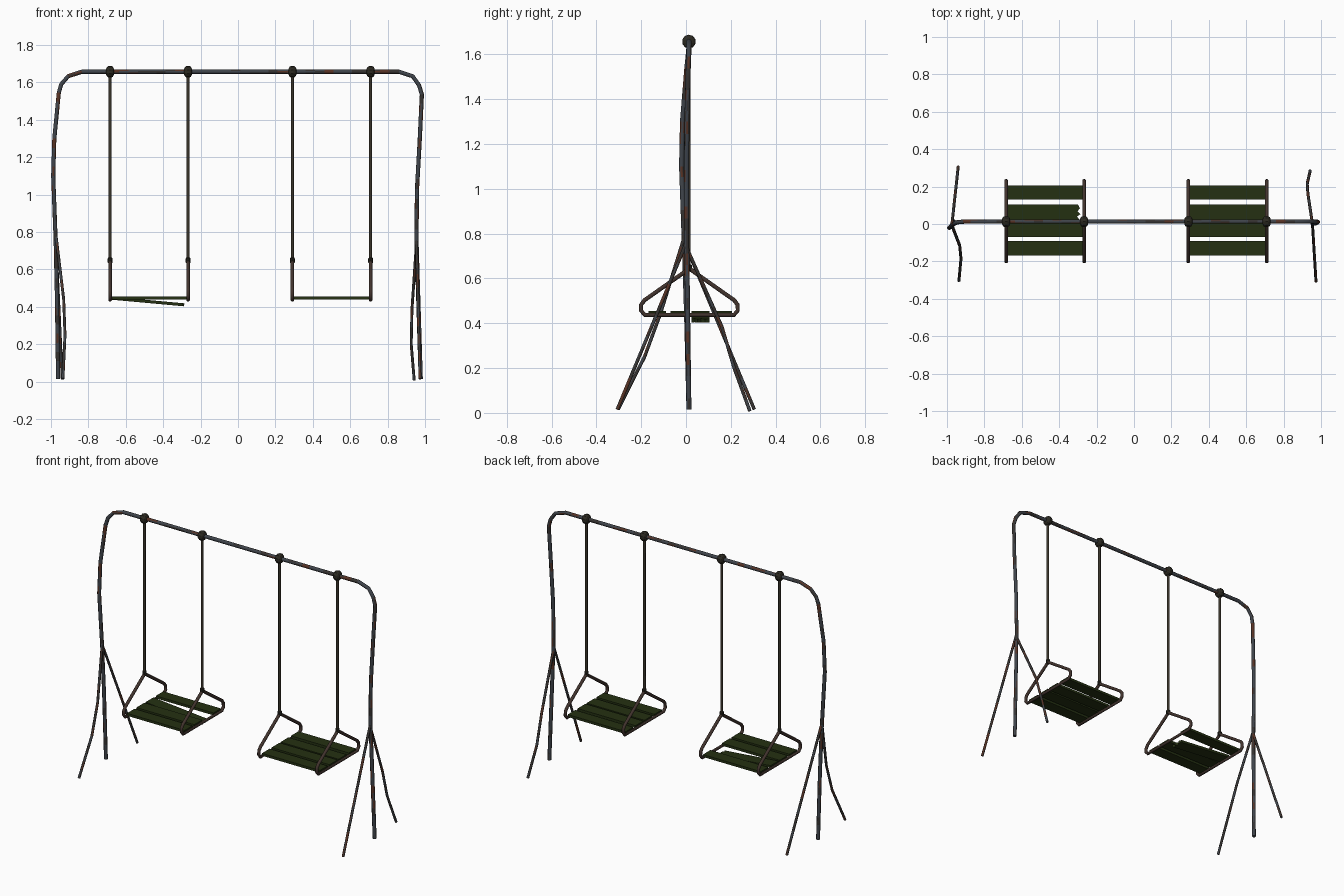
import bpy, bmesh, math, random
from mathutils import Vector, Matrix

if "Cube" in bpy.data.objects:
    bpy.data.objects.remove(bpy.data.objects["Cube"])
random.seed(4)


def mat(name, c):
    m = bpy.data.materials.new(name)
    m.diffuse_color = (*c, 1)
    m.use_nodes = True
    m.node_tree.nodes["Principled BSDF"].inputs["Base Color"].default_value = m.diffuse_color
    return m


STEEL = mat("blue grey steel", (0.050, 0.058, 0.070))
RUST = mat("rust", (0.095, 0.032, 0.018))
DARK = mat("dark weathered steel", (0.036, 0.032, 0.030))
ROD = mat("brown olive rod", (0.040, 0.033, 0.022))
FRAME = mat("brown seat frame", (0.055, 0.034, 0.027))
KNOB = mat("dark bracket", (0.024, 0.022, 0.015))
GREEN = mat("dark green slat", (0.018, 0.030, 0.006))


def finish(name, bm, mats):
    bmesh.ops.recalc_face_normals(bm, faces=bm.faces)
    me = bpy.data.meshes.new(name)
    bm.to_mesh(me)
    bm.free()
    for m in mats:
        me.materials.append(m)
    ob = bpy.data.objects.new(name, me)
    bpy.context.collection.objects.link(ob)
    return ob


def resample(pts, step):
    out = [pts[0]]
    for a, b in zip(pts, pts[1:]):
        n = max(1, round((b - a).length / step))
        out += [a.lerp(b, i / n) for i in range(1, n + 1)]
    return out


def tube(name, pts, r, mats, weights=None, step=9.0, sides=8, ref=(1, 0, 0)):
    """Sweep a round section along a path; faces pick a colour by weight."""
    pts = resample([Vector(p) for p in pts], step)
    bm = bmesh.new()
    n, rings, last = Vector(ref), [], len(pts) - 1
    for i, p in enumerate(pts):
        a = (pts[min(i + 1, last)] - p).normalized()
        b = (p - pts[max(i - 1, 0)]).normalized()
        t = (a + b).normalized()
        n = (n - t * n.dot(t)).normalized()
        s = t.cross(n)
        rings.append([bm.verts.new(p + r * (n * math.cos(k) + s * math.sin(k)))
                      for k in [2 * math.pi * (j + .5) / sides for j in range(sides)]])
    for A, B in zip(rings, rings[1:]):
        ring_mat = random.choices(range(len(mats)), weights)[0] if weights else 0
        for j in range(sides):
            k = (j + 1) % sides
            f = bm.faces.new((A[j], A[k], B[k], B[j]))
            f.smooth = True
            f.material_index = ring_mat
            if weights and random.random() < 0.4:
                f.material_index = random.choices(range(len(mats)), weights)[0]
    bm.faces.new(rings[0])
    bm.faces.new(rings[-1])
    return finish(name, bm, mats)


def lathe_x(name, x, y, z, profile, m, axis='X', sides=10):
    """Stacked rings (offset, radius) along an axis."""
    bm = bmesh.new()
    rings = []
    for o, r in profile:
        ring = []
        for j in range(sides):
            a = 2 * math.pi * (j + .5) / sides
            c, s = r * math.cos(a), r * math.sin(a)
            v = (x + o, y + c, z + s) if axis == 'X' else (x + c, y + s, z + o)
            ring.append(bm.verts.new(v))
        rings.append(ring)
    for A, B in zip(rings, rings[1:]):
        for j in range(sides):
            k = (j + 1) % sides
            bm.faces.new((A[j], A[k], B[k], B[j]))
    bm.faces.new(rings[0])
    bm.faces.new(rings[-1])
    return finish(name, bm, [m])


# Main bent pipe: both uprights and the top beam
Y = 0.013
tube("main_frame", [
    (-.962, Y, .015), (-.968, .002, .45), (-.975, -.008, .76), (-.988, -.02, 1.1),
    (-.982, -.016, 1.3), (-.958, .004, 1.545), (-.945, .009, 1.59), (-.908, Y, 1.633),
    (-.835, Y, 1.657), (.86, Y, 1.657), (.934, Y, 1.633), (.968, .012, 1.585),
    (.983, .01, 1.535), (.972, .004, 1.3), (.957, .002, 1.03), (.954, .003, .76),
    (.977, Y, .015)], .0118, [STEEL, RUST, DARK], (62, 16, 22), .05)

# Thin brace legs, some of them bent
braces = {
    "left_front_leg": [(-.974, -.006, .79), (-.932, -.115, .44), (-.925, -.185, .25),
                       (-.936, -.303, .015)],
    "left_back_leg": [(-.974, -.006, .76), (-.940, .305, .015)],
    "right_front_leg": [(.954, .002, .76), (.973, -.307, .015)],
    "right_back_leg": [(.954, .002, .74), (.930, .160, .385), (.926, .215, .20),
                       (.942, .285, .008)],
}
for name, p in braces.items():
    tube(name, p, .0082, [STEEL, RUST, DARK], (25, 18, 57), .05)

# Swings
HALF = [(.013, .645), (.215, .503), (.230, .483), (.231, .457), (.214, .437)]
LOOP = HALF + [(.030 - y, z) for y, z in HALF[::-1]]
SLATS = [(-.168, -.090), (-.070, .012), (.024, .104), (.130, .206)]


def slat(name, x0, x1, y0, y1, z, jag=None):
    """Plank outline extruded upwards; jag adds a splintered right end."""
    end = [(x1 + d, y0 + (y1 - y0) * f) for d, f in (jag or [(0, 0), (0, 1)])]
    bm = bmesh.new()
    f = bm.faces.new([bm.verts.new((x, y, z - .008)) for x, y in [(x0, y1), (x0, y0)] + end])
    ext = bmesh.ops.extrude_face_region(bm, geom=[f])
    bmesh.ops.translate(bm, vec=(0, 0, .016),
                        verts=[v for v in ext['geom'] if isinstance(v, bmesh.types.BMVert)])
    return finish(name, bm, [GREEN])


for side, xs in (("left", (-.684, -.267)), ("right", (.291, .709))):
    for i, x in enumerate(xs):
        tag = f"{side}_swing_{i + 1}"
        lathe_x(tag + "_beam_bracket", x, Y, 1.657,
                [(-.021, .016), (-.016, .026), (-.007, .031), (.007, .031),
                 (.016, .026), (.021, .016)], KNOB)
        tube(tag + "_hanger_rod", [(x, Y, 1.65), (x, Y, .64)], .0085, [ROD])
        lathe_x(tag + "_joint", x, Y, .648,
                [(-.015, .010), (-.011, .0135), (.011, .0135), (.015, .010)], KNOB, 'Z')
        tube(tag + "_side_frame", [(x, y, z) for y, z in LOOP], .0100, [FRAME])
    for i, (y0, y1) in enumerate(SLATS):
        tag = f"{side}_seat_slat_{i + 1}"
        if side == "left" and i == 2:
            # Snapped slat hanging down from its left end
            ob = slat("broken_" + tag, 0, .392, y0, y1, 0,
                      [(0, 0), (-.012, .2), (.006, .35), (-.010, .55), (.004, .75), (-.006, 1)])
            ob.data.transform(Matrix.Translation((xs[0], 0, .447))
                              @ Matrix.Rotation(math.radians(5.2), 4, 'Y'))
        else:
            slat(tag, xs[0], xs[1], y0, y1, .447)
